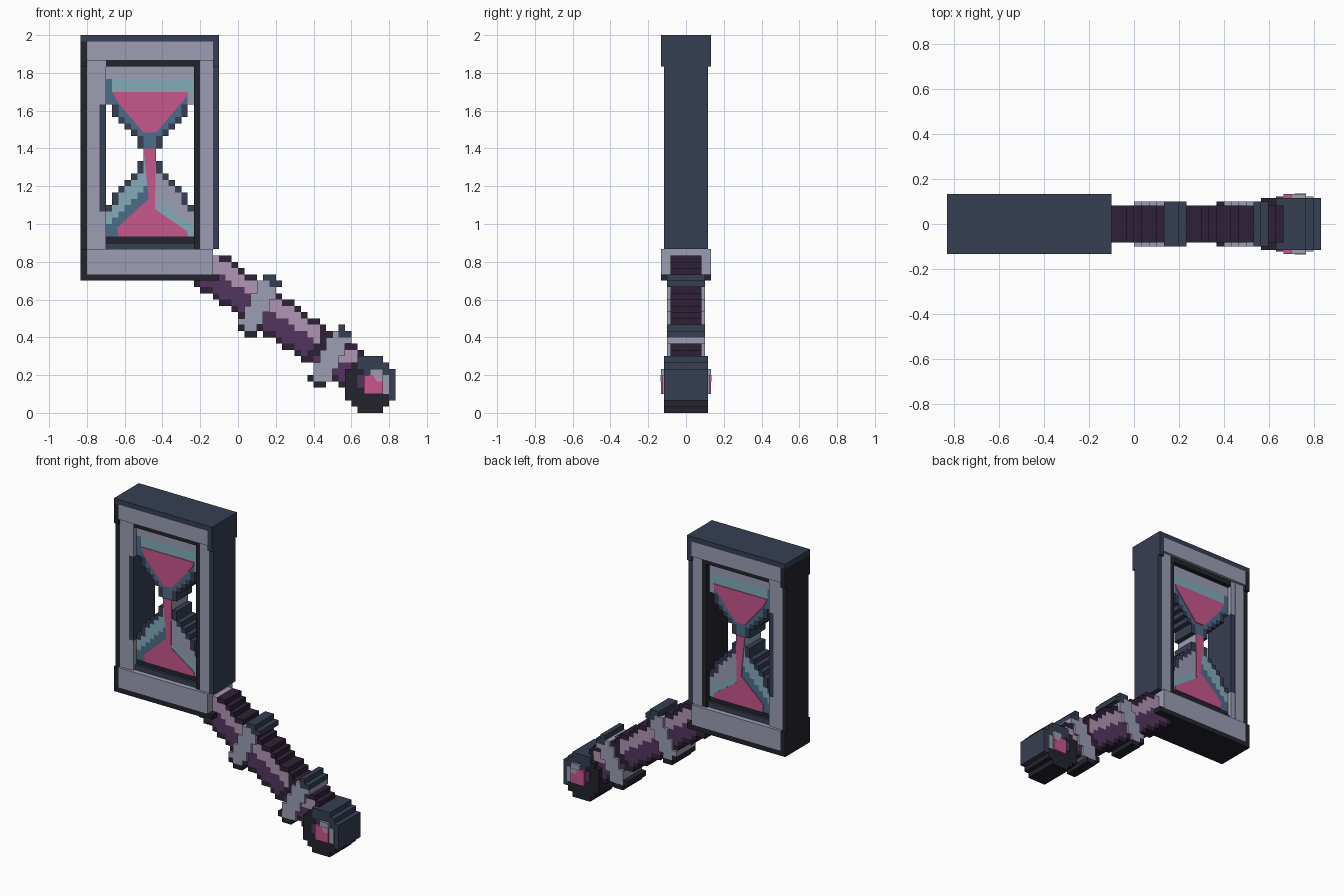
import bpy, bmesh

cube = bpy.data.objects.get("Cube")
if cube:
    bpy.data.objects.remove(cube, do_unlink=True)

P = 1 / 30  # one grid cell: the model is 50 cells wide and 60 tall


def lin(h):
    out = []
    for i in (0, 2, 4):
        v = int(h[i:i + 2], 16) / 255
        out.append(v / 12.92 if v <= 0.04045 else ((v + 0.055) / 1.055) ** 2.4)
    return (*out, 1)


COLOURS = {"navy": "363E52", "black": "23232D", "grey": "9C9DB3",
           "pink": "C6578B", "teal": "83ABBA", "slate": "4C6C89",
           "dark_purple": "2F2136", "purple": "54355F", "mauve": "B195B4"}
MATS = {}
for key, hexa in COLOURS.items():
    m = bpy.data.materials.new(key)
    m.use_nodes = True
    m.diffuse_color = lin(hexa)
    bsdf = next(n for n in m.node_tree.nodes if n.type == "BSDF_PRINCIPLED")
    bsdf.inputs["Base Color"].default_value = lin(hexa)
    MATS[key] = m


def pos(c, y, r):
    """Column, depth and row (counted from the top left) to model space."""
    return ((c - 25) * P, y * P, 2 - r * P)


def finish(name, bm, mats):
    bmesh.ops.remove_doubles(bm, verts=bm.verts[:], dist=1e-5)
    bmesh.ops.recalc_face_normals(bm, faces=bm.faces[:])
    me = bpy.data.meshes.new(name)
    bm.to_mesh(me)
    bm.free()
    for k in mats:
        me.materials.append(MATS[k])
    ob = bpy.data.objects.new(name, me)
    bpy.context.collection.objects.link(ob)
    return ob


def prism(name, pts, y0, y1, mat):
    bm = bmesh.new()
    a = [bm.verts.new(pos(c, y0, r)) for c, r in pts]
    b = [bm.verts.new(pos(c, y1, r)) for c, r in pts]
    bm.faces.new(a)
    bm.faces.new(b[::-1])
    for i in range(len(a)):
        j = (i + 1) % len(a)
        bm.faces.new((a[i], b[i], b[j], a[j]))
    return finish(name, bm, [mat])


def box(name, c0, c1, r0, r1, d, mat):
    prism(name, [(c0, r0), (c1, r0), (c1, r1), (c0, r1)], -d, d, mat)


def plate(name, pts, base, mat):
    """Thin plate on the front, mirrored to the back."""
    ob = prism(name, pts, -base, -base - 0.15, mat)
    mod = ob.modifiers.new("both_sides", "MIRROR")
    mod.use_axis = (False, True, False)


def cells(name, rule, d):
    """Stepped solid: rule(column, row) gives a colour or None for each cell."""
    grid = {(c, r): k for c in range(50) for r in range(60)
            if (k := rule(c + 0.5, r + 0.5))}
    mats = sorted(set(grid.values()))
    bm = bmesh.new()
    for (c, r), k in grid.items():
        quads = [[(c, y, r), (c + 1, y, r), (c + 1, y, r + 1), (c, y, r + 1)] for y in (-d, d)]
        sides = (((-1, 0), (c, r), (c, r + 1)), ((1, 0), (c + 1, r), (c + 1, r + 1)),
                 ((0, -1), (c, r), (c + 1, r)), ((0, 1), (c, r + 1), (c + 1, r + 1)))
        for (dc, dr), (ca, ra), (cb, rb) in sides:
            if (c + dc, r + dr) not in grid:
                quads.append([(ca, -d, ra), (cb, -d, rb), (cb, d, rb), (ca, d, ra)])
        for q in quads:
            f = bm.faces.new([bm.verts.new(pos(*v)) for v in q])
            f.material_index = mats.index(k)
    finish(name, bm, mats)


# Frame rim
box("frame_top_rim", 0, 22, 0, 1, 4, "navy")
box("frame_bottom_rim", 0, 22, 38, 39, 4, "black")
box("frame_left_rim", 0, 1, 1, 38, 3.5, "black")
box("frame_right_rim", 21, 22, 1, 34, 3.5, "navy")
box("left_top_corner", 0, 1, 1, 5, 4, "black")
box("left_bottom_corner", 0, 1, 34, 38, 4, "black")
box("right_top_corner", 21, 22, 1, 5, 4, "navy")

# Frame bars and posts
box("top_bar", 1, 21, 1, 4, 4, "grey")
box("bottom_bar", 1, 21, 34, 38, 4, "grey")
box("left_post", 1, 3, 4, 34, 3.5, "grey")
box("right_post", 19, 21, 4, 34, 3.5, "grey")
box("left_post_inner_top", 3, 4, 4, 11, 3.4, "grey")
box("left_post_inner_middle", 3, 4, 11, 28, 3.4, "navy")
box("left_post_inner_bottom", 3, 4, 28, 34, 3.4, "grey")
box("right_post_inner", 18, 19, 4, 34, 3.4, "black")
box("top_bar_inner", 4, 18, 4, 5, 3.4, "black")
box("bottom_bar_inner", 4, 18, 33, 34, 3, "navy")


# Hourglass: narrows to the neck, with a dark stepped outline
def glass_rule(c, r):
    x = c - 11
    width = min(7, int(0.8 * abs(r - 19) + 0.8))
    if not 5 < r < 33 or abs(x) > width:
        return None
    if r > 32:
        return "black"
    if 11 < r < 28 and abs(x) > width - 1 > 0:
        return "navy"
    if r < 7:
        return "grey"
    if r < 18:  # upper bulb
        if r < 9:
            return "slate" if x < -6 else "teal"
        return "grey" if x > 6 else "slate"
    if x < 0:  # lower bulb
        return "slate" if r + 0.91 * x > 23.7 else "teal"
    return "teal" if r - 0.72 * x > 25.5 else "grey"


cells("hourglass", glass_rule, 2.5)
plate("upper_sand", [(5, 9), (17, 9), (16.8, 9.8), (12, 15.5), (10, 15.5), (6, 10.8)], 2.5, "pink")
plate("lower_sand", [(10, 18), (12, 18), (11.8, 27.6), (17, 31.2), (17, 32), (6, 32),
                     (5.8, 30.6), (10.8, 26)], 2.5, "pink")


# Handle grip: diagonal bar, light above and dark below
def grip_rule(c, r):
    x, y = c - 20.8, r - 37.5
    t, u = 0.82 * x + 0.573 * y, 0.573 * x - 0.82 * y
    if -1 < t < 28 and abs(u) < 3.25:
        if abs(u) > 2.4 or 20 < t < 21.5:
            return "dark_purple"
        return "mauve" if u > 0.3 else "purple"


cells("grip", grip_rule, 2.5)


# Rings around the grip
def ring(name, cc, rc):
    def rule(c, r):
        x, y = c - cc, r - rc
        s, v = 0.89 * x + 0.45 * y, -0.45 * x + 0.89 * y
        if abs(s) < 1.4 and abs(v) < 5.1:
            return "navy" if v < -4.1 else "black" if v > 4.1 else "grey"
    cells(name, rule, 3)


ring("upper_ring", 28.3, 43)
ring("lower_ring", 39.7, 51.2)


# Pommel with gem
def pommel_rule(c, r):
    x, y = c - 46, r - 55.5
    if abs(x) < 4 and abs(y) < 4.5 and abs(x) + abs(y) < 6:
        return "navy" if x - y > 1 else "black"


cells("pommel", pommel_rule, 3.5)
box("gem", 45, 48, 54, 57, 4, "pink")
box("gem_top_setting", 46, 48, 53, 54, 4, "grey")
box("gem_side_setting", 48, 49, 54, 57, 3.7, "grey")
box("gem_left_setting", 44, 45, 54, 56, 3.7, "purple")
plate("gem_glint", [(46.5, 54), (48, 54), (48, 55), (47, 55)], 3.9, "mauve")
